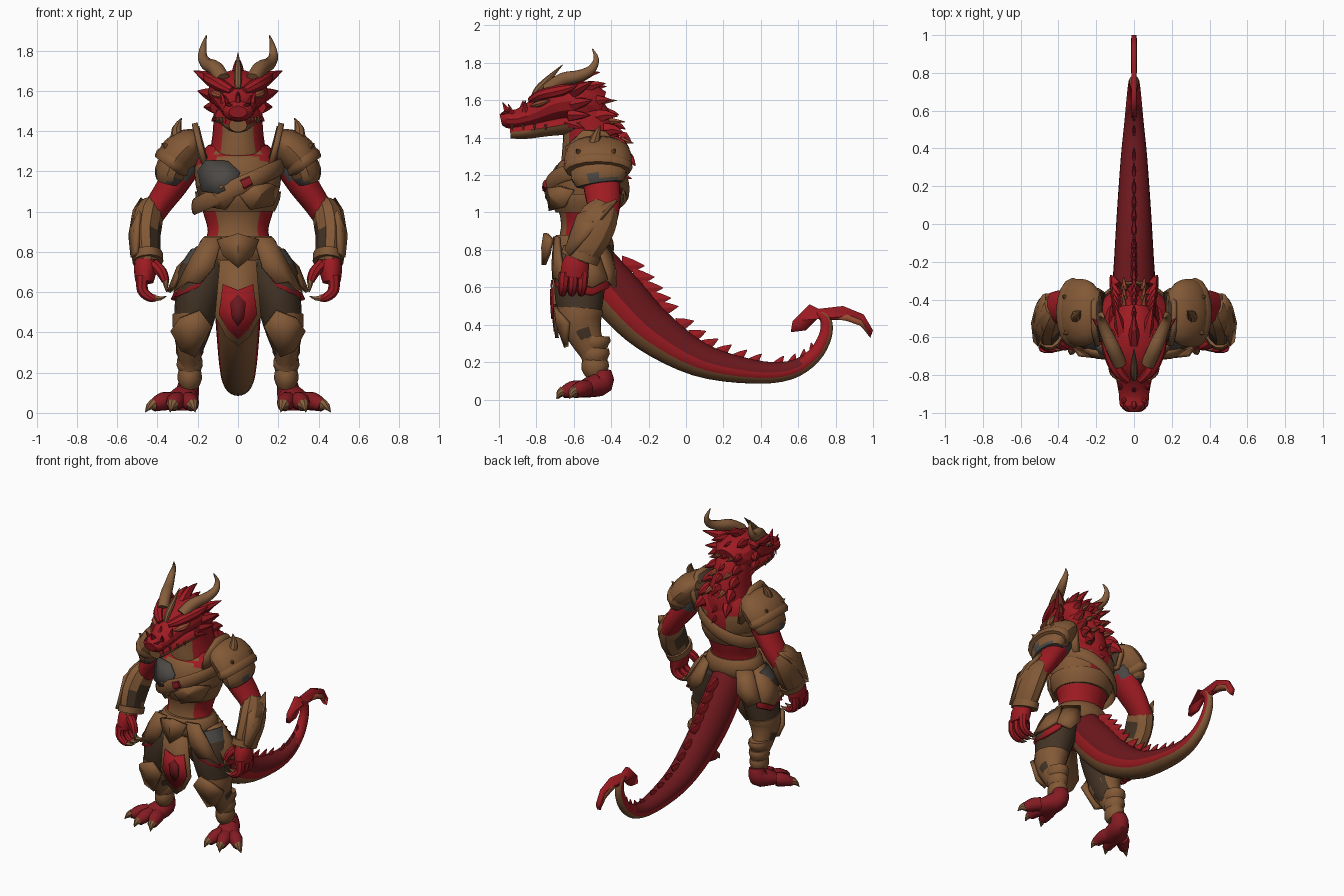
import bpy, bmesh, math
from mathutils import Vector

COLORS = {"red": (.34, .011, .016), "dark_red": (.15, .009, .012), "deep_red": (.23, .011, .016), "bronze": (.225, .099, .037),
          "leather": (.058, .034, .019), "grey": (.072, .066, .060), "orange": (.30, .07, .03),
          "horn": (.235, .11, .045)}
MATS = {}
for key, col in COLORS.items():
    MATS[key] = bpy.data.materials.new(key)
    MATS[key].diffuse_color = (*col, 1)


def finish(name, bm, mats, mirror, thick=0, angle=38):
    me = bpy.data.meshes.new(name)
    bm.to_mesh(me)
    bm.free()
    ob = bpy.data.objects.new(name, me)
    bpy.context.collection.objects.link(ob)
    for m in mats.split():
        me.materials.append(MATS[m])
    if thick:
        mod = ob.modifiers.new("thickness", "SOLIDIFY")
        mod.thickness, mod.offset = thick, 0
    if mirror:
        ob.modifiers.new("mirror", "MIRROR")
    bpy.ops.object.select_all(action="DESELECT")
    ob.select_set(True)
    bpy.context.view_layer.objects.active = ob
    bpy.ops.object.shade_smooth_by_angle(angle=math.radians(angle))
    return ob


def curve(rows, sub):
    """Catmull-Rom interpolation of (x, y, z, a, b) rows."""
    rows = [Vector(r if len(r) == 5 else (*r, r[3])) for r in rows]
    out = []
    for i in range(len(rows) - 1):
        p, q, r, s = rows[max(i - 1, 0)], rows[i], rows[i + 1], rows[min(i + 2, len(rows) - 1)]
        for k in range(sub):
            t = k / sub
            out.append(.5 * (2 * q + (r - p) * t + (2 * p - 5 * q + 4 * r - s) * t * t
                             + (3 * q - p - 3 * r + s) * t ** 3))
    return out + [rows[-1]]


def loft(name, paths, mats, n=14, sub=3, ref=(1, 0, 0), rule=None, mirror=False, angle=38):
    """Elliptical rings along each path; rule(centre, normal, s) picks the colour."""
    bm = bmesh.new()
    info = {}
    for rows in paths:
        pts = curve(rows, sub)
        pos = [Vector(p[:3]) for p in pts]
        axis = Vector(ref)
        if abs((pos[-1] - pos[0]).normalized().dot(axis)) > .9:
            axis = Vector((0, 1, 0))
        rings = []
        for i, p in enumerate(pts):
            t = (pos[min(i + 1, len(pos) - 1)] - pos[max(i - 1, 0)]).normalized()
            u = (axis - t * axis.dot(t)).normalized()
            v = t.cross(u)
            rings.append([bm.verts.new(pos[i] + u * max(p[3], .002) * math.cos(w) + v * max(p[4], .002) * math.sin(w))
                          for w in (math.tau * k / n for k in range(n))])
        for r0, r1 in zip(rings, rings[1:]):
            for k in range(n):
                f = bm.faces.new((r0[k], r0[(k + 1) % n], r1[(k + 1) % n], r1[k]))
                info[f] = math.sin(math.tau * (k + .5) / n)
        for r in (rings[0], rings[-1]):
            info[bm.faces.new(r)] = 0
    bmesh.ops.recalc_face_normals(bm, faces=bm.faces)
    if rule:
        for f, s in info.items():
            f.material_index = rule(f.calc_center_median(), f.normal, s)
    return finish(name, bm, mats, mirror, angle=angle)


def spike(base, tip, r, bend=(0, 0, 0), flat=1):
    b, t = Vector(base), Vector(tip)
    m = (b + t) / 2 + Vector(bend)
    return [(*b, r * flat, r), (*m, r * .62 * flat, r * .62), (*t, .002, .002)]


def plate(name, pts, mat, thick=.02, bulge=None, mirror=True):
    """Flat outline, or a fan around a raised middle when bulge is given."""
    bm = bmesh.new()
    vs = [bm.verts.new(p) for p in pts]
    if bulge:
        c = bm.verts.new(sum((Vector(p) for p in pts), Vector()) / len(pts) + Vector(bulge))
        for i, v in enumerate(vs):
            bm.faces.new((v, vs[(i + 1) % len(vs)], c))
    else:
        bm.faces.new(vs)
    bmesh.ops.recalc_face_normals(bm, faces=bm.faces)
    return finish(name, bm, mat, mirror, thick, 25)


# --- body and neck
loft("torso", [[(0, -.5, 1.33, .15, .12), (0, -.5, 1.25, .21, .17), (0, -.53, 1.13, .21, .19), (0, -.53, 1, .175, .15),
                (0, -.54, .9, .15, .13), (0, -.55, .8, .18, .14), (0, -.55, .66, .16, .12)]], "red bronze", 36,
     rule=lambda c, n, s: 1 if (n.y < -.5 and abs(c.x) < .105) or (1.02 < c.z < 1.24 and abs(c.x) > .06) else 0)
loft("neck", [[(0, -.50, 1.2, .17, .16), (0, -.50, 1.3, .14, .165), (0, -.51, 1.4, .125, .15), (0, -.53, 1.5, .12, .13),
               (0, -.56, 1.58, .11, .1)]], "red bronze", 28, rule=lambda c, n, s: int(n.y < -.73))
# --- head
loft("skull", [[(0, -.45, 1.56, .09, .09), (0, -.53, 1.58, .135, .115), (0, -.63, 1.595, .15, .11), (0, -.72, 1.575, .13, .10),
                (0, -.80, 1.535, .10, .075), (0, -.90, 1.50, .08, .053), (0, -.96, 1.50, .075, .05), (0, -.99, 1.495, .045, .03)]],
     "red", 14, 2, angle=25)
loft("jaw", [[(0, -.52, 1.49, .11, .07), (0, -.62, 1.475, .12, .06), (0, -.74, 1.455, .095, .048), (0, -.86, 1.437, .07, .045),
              (0, -.94, 1.43, .045, .035)]], "red bronze", rule=lambda c, n, s: int(n.z < .1))
loft("brow", [[(.03, -.83, 1.60, .02, .02), (.09, -.77, 1.63, .035, .03), (.14, -.66, 1.655, .03, .03), (.17, -.58, 1.68, .005)]],
     "red", 8, mirror=True)
loft("eye", [[(.075, -.83, 1.57, .006), (.108, -.785, 1.582, .022, .018), (.130, -.73, 1.60, .006)]], "orange", 8, mirror=True)
loft("nostril", [[(.025, -.985, 1.525, .006), (.045, -.975, 1.53, .01), (.055, -.95, 1.535, .005)]], "dark_red", 6, mirror=True)
loft("long_horn", [[(.075, -.74, 1.655, .038), (.11, -.66, 1.71, .038), (.15, -.57, 1.73, .033), (.175, -.505, 1.765, .025),
                    (.172, -.48, 1.82, .015), (.157, -.50, 1.875, .003)]], "horn", 10, 4, mirror=True)
loft("middle_horn", [[(0, -.82, 1.61, .014), (0, -.79, 1.66, .019), (0, -.74, 1.71, .017), (0, -.66, 1.79, .002)]], "horn", 8)
loft("snout_spikes", [spike((0, -.95, 1.53), (0, -.98, 1.59), .022), spike((0, -.88, 1.54), (0, -.87, 1.6), .02)], "red", 6, 2)
loft("snout_side_spikes", [spike((.05, -.93, 1.53), (.065, -.95, 1.58), .015), spike((.07, -.86, 1.54), (.085, -.86, 1.6), .018)],
     "red", 6, 2, mirror=True)
loft("teeth", [spike((.058 + .015 * i, -.93 + .06 * i, 1.47), (.062 + .015 * i, -.93 + .06 * i, 1.44), .008) for i in range(4)],
     "horn", 5, 1, mirror=True)
loft("cheek_spikes", [spike((.12, -.60, 1.65), (.22, -.50, 1.70), .04), spike((.12, -.60, 1.58), (.20, -.50, 1.60), .04),
                      spike((.11, -.62, 1.52), (.17, -.51, 1.52), .035), spike((.09, -.64, 1.48), (.13, -.54, 1.45), .03)],
     "red orange", 6, 2, mirror=True, angle=20, rule=lambda c, n, s: int(n.z < -.7 and c.x > .15))
# --- swept mane down the back of the head and neck
loft("mane_ridge", [spike((0, -.62 + .055 * i, 1.67 - .055 * i), (0, -.46 + .034 * i, 1.75 - .076 * i), .05, (0, -.01, .02), .7)
                    for i in range(6)] + [spike((0, -.38, 1.28 - .07 * i), (0, -.29, 1.25 - .07 * i), .035, flat=.5) for i in range(2)],
     "red", 6, 2, angle=20)
loft("mane_side", [spike((.065 + .006 * i, -.58 + .05 * i, 1.65 - .07 * i), (.10 + .005 * i, -.43 + .032 * i, 1.69 - .088 * i),
                         .045, (0, 0, .01), .8) for i in range(6)], "red orange", 6, 2, mirror=True, angle=20,
     rule=lambda c, n, s: int(n.z < -.75))
loft("mane_accents", [spike((.05, -.47 + .06 * i, 1.59 - .10 * i), (.055, -.37 + .045 * i, 1.60 - .115 * i), .02)
                      for i in range(3)], "orange", 6, 2, mirror=True)

# --- tail: dark back, red flanks, bronze belly
TAIL = [(0, -.50, .72, .11, .13), (0, -.35, .54, .115, .14), (0, -.18, .37, .105, .125), (0, .07, .215, .09, .092),
        (0, .35, .15, .07, .065), (0, .55, .155, .05, .05), (0, .68, .23, .038, .04), (0, .745, .34, .03, .035),
        (0, .745, .43, .024, .03), (0, .69, .47, .012, .02)]
loft("tail", [TAIL], "dark_red red bronze", 24, 4,
     rule=lambda c, n, s: 2 if s > .45 else 1 if s > -.05 or c.y > .62 else 0)
ridge, path = [], curve(TAIL, 6)
for k in range(15):
    i = round(3 + k * 2.1 if k < 11 else 25 + (k - 10) * 3)
    p = Vector(path[i][:3])
    t = (Vector(path[i + 1][:3]) - Vector(path[i - 1][:3])).normalized()
    up = Vector((0, -t.z, t.y))
    h = .092 - .0042 * k
    base = p + up * (path[i][4] - .015)
    ridge.append(spike(base, base + up * h + t * h * .85, h * .65, flat=.35))
loft("tail_spines", ridge, "red orange", 6, 2, angle=20, rule=lambda c, n, s: int(n.y < -.25 and n.z < .6 and c.y < .1))
BLADE = [(.56, .36), (.57, .42), (.66, .51), (.71, .485), (.84, .50), (.95, .455), (1.0, .37), (.985, .33), (.93, .40),
         (.85, .425), (.78, .425), (.70, .43), (.64, .37)]
plate("tail_blade", [(0, y, z) for y, z in BLADE], "red", .028, mirror=False)
plate("blade_edge", [(0, y, z) for y, z in [(.80, .43), (.86, .455), (.94, .425), (.985, .34), (.93, .395), (.86, .42)]],
      "orange", .034, mirror=False)

# --- legs
loft("trouser_leg", [[(.14, -.55, .78, .10, .12), (.18, -.565, .66, .13, .135), (.205, -.57, .54, .11, .13),
                      (.23, -.56, .4, .09, .10), (.24, -.52, .3, .062, .072)]], "leather grey", 16,
     rule=lambda c, n, s: int(c.z > .73), mirror=True)
loft("knee_guard", [[(.225, -.565, .485, .10, .125), (.23, -.565, .42, .095, .118), (.24, -.535, .33, .068, .09),
                     (.24, -.495, .24, .053, .07), (.24, -.475, .13, .045, .055)]], "bronze", mirror=True)
plate("knee_cap", [(.13, -.68, .43), (.19, -.70, .51), (.29, -.69, .47), (.33, -.63, .41), (.28, -.64, .31), (.21, -.64, .28)],
      "bronze", .025, (0, -.02, 0), True)
loft("shin_wrap", [[(.24, -.485, z + .04, .046 + z * .06, .058 + z * .06), (.24, -.485, z, .051 + z * .06, .064 + z * .06),
                    (.24, -.475, z - .04, .046, .056)] for z in (.30, .235, .17)], "bronze", 12, 2, mirror=True)
loft("foot", [[(.245, -.45, .15, .05, .05), (.255, -.45, .09, .062, .065), (.28, -.52, .065, .08, .055),
               (.30, -.58, .045, .09, .035)]], "deep_red", mirror=True)
toes = [((.25, -.54), (.225, -.65)), ((.30, -.56), (.325, -.66)), ((.34, -.53), (.42, -.60))]
loft("toe", [[(*a, .06, .045), ((a[0] + b[0]) / 2, (a[1] + b[1]) / 2, .055, .045), (*b, .035, .03)] for a, b in toes],
     "deep_red", 10, mirror=True)
loft("toe_claw", [spike((*b, .04), (b[0] + (b[0] - a[0]) * .5, b[1] + (b[1] - a[1]) * .32, .004), .031, (0, 0, .01))
                  for a, b in toes], "horn", 8, 2, mirror=True)

# --- arms and hands
loft("upper_arm", [[(.25, -.46, 1.25, .08, .10), (.32, -.45, 1.14, .075, .10), (.39, -.44, 1.04, .065, .09),
                    (.45, -.45, .95, .06, .08)]], "red grey", rule=lambda c, n, s: int(c.z > 1.17), mirror=True)
loft("bracer", [[(.425, -.43, 1.035, .05, .07), (.445, -.46, .98, .075, .105), (.46, -.51, .88, .075, .115),
                 (.455, -.56, .78, .07, .095), (.45, -.57, .745, .06, .08)]], "bronze leather", 10, 2, mirror=True, angle=25,
     rule=lambda c, n, s: int(n.x < -.45 and n.y < .2 and .80 < c.z < .92))
plate("bracer_guard", [(.475, -.37, 1.065), (.52, -.43, 1.0), (.535, -.52, .88), (.525, -.62, .77), (.50, -.645, .80), (.49, -.58, .99)],
      "bronze", .022, (.015, 0, 0))
loft("bracer_cuff", [[(.45, -.555, .79, .077, .108), (.448, -.57, .75, .077, .105)]], "bronze", mirror=True)
loft("palm", [[(.455, -.57, .78, .05, .06), (.46, -.59, .72, .058, .075), (.465, -.60, .65, .045, .075)]], "red", mirror=True)
loft("finger", [[(.475, y, .68, .03), (.475, y - .005, .61, .028), (.44, y - .01, .575, .023), (.41, y - .01, .57, .018)]
                for y in (-.65, -.60, -.55)] + [[(.42, -.62, .74, .03), (.38, -.64, .70, .028), (.36, -.65, .655, .02)]],
     "red", 8, mirror=True)
loft("finger_claw", [spike((.415, y, .57), (.355, y, .58), .018, (0, 0, -.006)) for y in (-.66, -.61, -.56)]
     + [spike((.36, -.65, .66), (.355, -.66, .60), .018)], "horn", 6, 2, mirror=True)

# --- shoulder armour
loft("pauldron", [[(.18, -.47, 1.36, .04, .11), (.23, -.47, 1.34, .08, .165), (.29, -.47, 1.285, .10, .18),
                   (.335, -.47, 1.23, .085, .172)]], "bronze", 16, mirror=True)
loft("pauldron_rim", [[(.305, -.47, 1.262, .092, .178), (.325, -.47, 1.24, .102, .185), (.34, -.47, 1.22, .09, .172)]],
     "bronze", 16, 2, mirror=True)
loft("pauldron_lame", [[(.31, -.47, 1.25, .08, .15), (.335, -.465, 1.19, .082, .15), (.345, -.46, 1.15, .062, .125)]],
     "bronze grey", 14, 2, mirror=True, rule=lambda c, n, s: int(n.z < -.6 or (n.x > .5 and c.z < 1.2 and c.y > -.53 and c.y < -.38)))
loft("pauldron_spikes", [spike((.30, -.50, 1.34), (.28, -.46, 1.465), .038, (.015, 0, .01)),
                         spike((.33, -.56, 1.30), (.375, -.585, 1.34), .028), spike((.34, -.40, 1.30), (.38, -.38, 1.34), .028),
                         spike((.35, -.48, 1.28), (.395, -.48, 1.28), .028)], "bronze", 8, 2, mirror=True)
plate("collar_guard", [(.165, -.63, 1.24), (.195, -.645, 1.35), (.215, -.55, 1.44), (.215, -.43, 1.435), (.20, -.34, 1.33),
                       (.17, -.36, 1.19)], "bronze", .028)
plate("collar_lining", [(.152, -.615, 1.25), (.178, -.625, 1.35), (.197, -.55, 1.425), (.197, -.43, 1.42), (.183, -.36, 1.33),
                        (.155, -.37, 1.21)], "leather", .009)
# --- chest armour
loft("chest_band", [[(0, -.53, 1.10, .213, .198), (0, -.53, 1.06, .208, .195), (0, -.53, 1.0, .183, .166)]], "bronze", 24, 2)
plate("breast_plate", [(0, -.735, 1.09), (.08, -.735, 1.13), (.16, -.68, 1.14), (.20, -.60, 1.12), (.17, -.65, 1.03), (.06, -.725, 1.01)],
      "bronze", .02, (0, -.035, 0))
plate("grey_chest_patch", [(-.20, -.65, 1.20), (-.16, -.66, 1.255), (-.05, -.69, 1.25), (.01, -.725, 1.195), (-.02, -.75, 1.12),
                           (-.10, -.738, 1.09), (-.18, -.69, 1.10)], "grey", .009, (0, -.025, 0), False)
loft("diagonal_strap", [[(.218 * math.cos(w), -.53 - .215 * math.sin(w), 1.125 + .10 * math.cos(w), .042, .014)
                         for w in (math.tau * k / 16 for k in range(17))]], "bronze", 8, 2, ref=(0, 0, 1))
loft("strap_gem", [[(.02, -.752, 1.133, .028, .018), (.065, -.75, 1.155, .024, .016)]], "deep_red", 8, 1)

# --- belt, skirt plates and hanging cloth
loft("belt", [[(0, -.55, .88, .165, .145), (0, -.55, .85, .19, .16), (0, -.55, .80, .20, .165), (0, -.55, .76, .185, .15)]],
     "bronze", 24, 2)
plate("buckle", [(0, -.76, .72), (.07, -.735, .78), (.10, -.72, .86), (0, -.75, .89), (-.10, -.72, .86), (-.07, -.735, .78)],
      "bronze", .025, (0, -.025, 0), False)
plate("front_skirt", [(.08, -.70, .87), (.17, -.68, .87), (.23, -.67, .77), (.315, -.645, .60), (.25, -.69, .65), (.19, -.705, .64),
                      (.12, -.71, .72)], "bronze", .02, (.01, -.015, 0))
plate("front_skirt_lining", [(.13, -.69, .72), (.24, -.675, .72), (.31, -.635, .575), (.25, -.69, .60), (.19, -.70, .625)],
      "red", .015, (0, -.005, 0))
plate("side_skirt", [(.19, -.62, .82), (.20, -.48, .82), (.30, -.42, .64), (.345, -.50, .60), (.32, -.62, .63)],
      "bronze", .02, (.025, 0, .02))
plate("side_skirt_lining", [(.19, -.60, .78), (.19, -.46, .78), (.28, -.41, .60), (.325, -.50, .56), (.30, -.64, .58)],
      "red", .02, (.02, 0, .01))
plate("back_skirt", [(.19, -.48, .82), (.11, -.41, .82), (.14, -.38, .68), (.22, -.38, .60), (.29, -.43, .64)],
      "bronze", .02, (.01, .02, 0))
plate("tabard", [(-.09, -.705, .76), (.09, -.705, .76), (.115, -.70, .48), (.06, -.695, .38), (0, -.69, .33), (-.06, -.695, .38),
                 (-.115, -.70, .48)], "bronze", .02, None, False)
plate("tabard_panel", [(-.075, -.718, .64), (0, -.719, .61), (.075, -.718, .64), (.095, -.714, .49), (.05, -.708, .41), (0, -.703, .365),
                       (-.05, -.708, .41), (-.095, -.714, .49)], "red", .009, None, False)
plate("tabard_emblem", [(-.04, -.724, .55), (0, -.724, .59), (.04, -.724, .55), (.03, -.720, .47), (0, -.716, .43), (-.03, -.720, .47)],
      "dark_red", .008, None, False)
